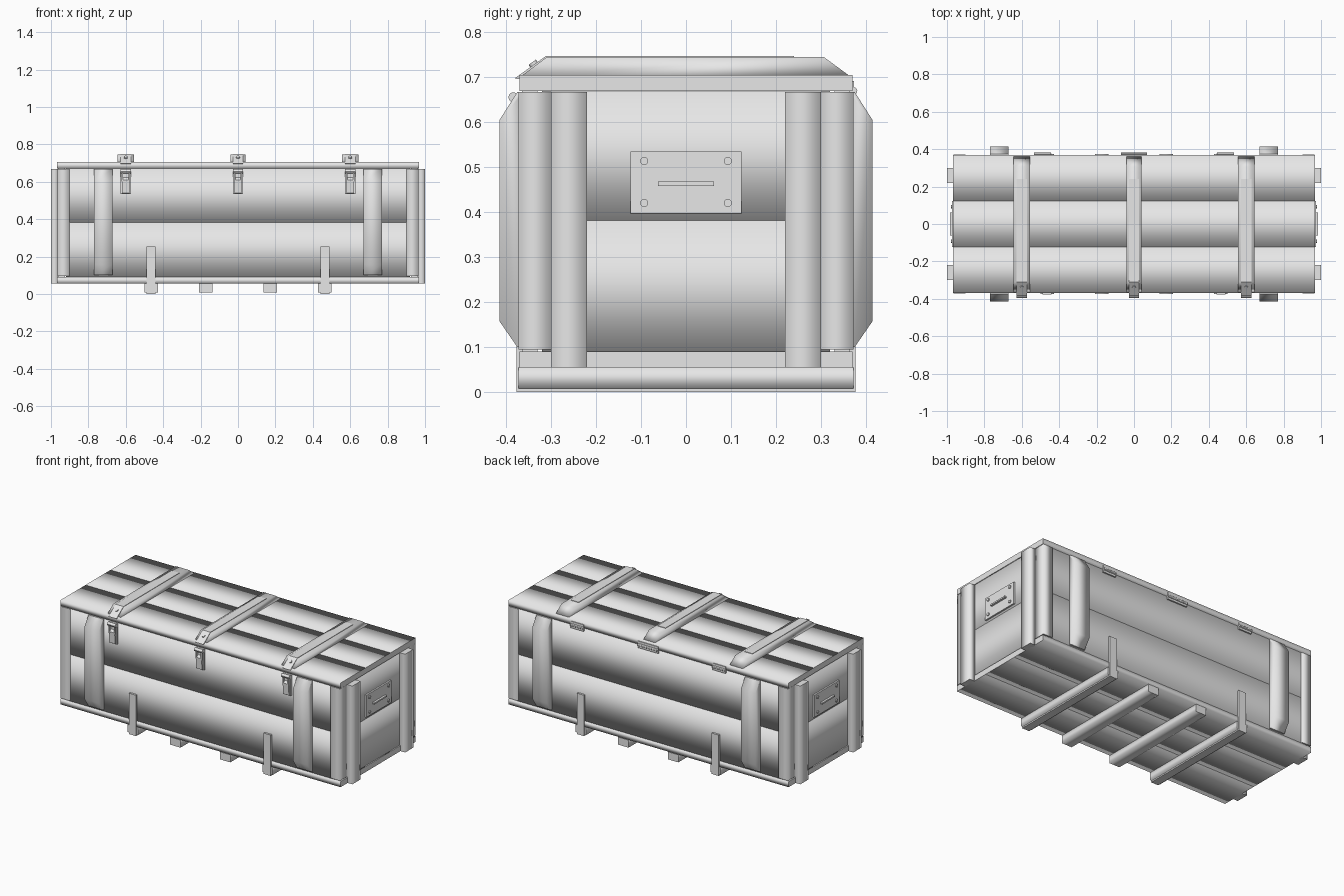
import bpy, bmesh, math
from mathutils import Vector

if "Cube" in bpy.data.objects:
    bpy.data.objects.remove(bpy.data.objects["Cube"])

grey = bpy.data.materials.new("plain grey")
grey.use_nodes = True
grey.diffuse_color = (0.8, 0.8, 0.8, 1)
grey.node_tree.nodes["Principled BSDF"].inputs["Base Color"].default_value = (0.8, 0.8, 0.8, 1)


def finish(name, bm, grain=None):
    """Soften the edges along the grain and keep the others crisp."""
    bmesh.ops.recalc_face_normals(bm, faces=bm.faces)
    for f in bm.faces:
        f.smooth = True
    for e in bm.edges:
        along = e.verts[1].co - e.verts[0].co
        e.smooth = grain is not None and abs(along[grain]) > 1e-4
    mesh = bpy.data.meshes.new(name)
    bm.to_mesh(mesh)
    bm.free()
    mesh.materials.append(grey)
    ob = bpy.data.objects.new(name, mesh)
    bpy.context.collection.objects.link(ob)
    return ob


def box(name, x, y, z, soft=True):
    lo, hi = Vector((x[0], y[0], z[0])), Vector((x[1], y[1], z[1]))
    size, mid = hi - lo, (lo + hi) / 2
    bm = bmesh.new()
    bmesh.ops.create_cube(bm, size=1)
    for v in bm.verts:
        v.co = Vector(a * b for a, b in zip(v.co, size)) + mid
    grain = max(range(3), key=lambda i: size[i])
    return finish(name, bm, grain if soft else None)


def prism(name, profile, x, grain=None):
    """Extrude a (y, z) profile between two x values."""
    bm = bmesh.new()
    face = bm.faces.new([bm.verts.new((x[0], y, z)) for y, z in profile])
    moved = bmesh.ops.extrude_face_region(bm, geom=[face])["geom"]
    verts = [g for g in moved if isinstance(g, bmesh.types.BMVert)]
    bmesh.ops.translate(bm, verts=verts, vec=(x[1] - x[0], 0, 0))
    return finish(name, bm, grain)


def round_bar(name, centre, radius, length, turn, sides=12):
    bpy.ops.mesh.primitive_cylinder_add(vertices=sides, radius=radius, depth=length,
                                        location=centre, rotation=turn)
    ob = bpy.context.object
    ob.name = name
    ob.data.materials.append(grey)
    bpy.ops.object.shade_smooth_by_angle()


def around(c, half):
    return (c - half, c + half)


def side(s, a, b):
    return tuple(sorted((s * a, s * b)))


# Lid and base, three planks each
for i, (a, b) in enumerate([(-0.37, -0.123), (-0.123, 0.123), (0.123, 0.37)]):
    box(f"lid_plank_{i}", (-0.967, 0.967), (a, b), (0.67, 0.705))
    box(f"base_plank_{i}", (-0.967, 0.967), (a, b), (0.055, 0.09))

# Walls of two planks each
for s, tag in ((-1, "a"), (1, "b")):
    for i, z in enumerate([(0.09, 0.382), (0.382, 0.67)]):
        box(f"long_wall_plank_{tag}{i}", (-0.92, 0.92), side(s, 0.33, 0.365), z)
        box(f"end_wall_plank_{tag}{i}", side(s, 0.925, 0.962), (-0.32, 0.32), z)

# Corner posts, end battens and chamfered wall battens
for sx in (-1, 1):
    for sy in (-1, 1):
        tag = f"{'right' if sx < 0 else 'left'}_{'front' if sy < 0 else 'back'}"
        box(f"corner_post_{tag}", side(sx, 0.9, 0.965), side(sy, 0.30, 0.372), (0.095, 0.668))
        box(f"end_batten_{tag}", side(sx, 0.96, 1.0), side(sy, 0.22, 0.30), (0.055, 0.668))
        outline = [(0.36, 0.1), (0.375, 0.1), (0.415, 0.158),
                   (0.415, 0.605), (0.375, 0.668), (0.36, 0.668)]
        prism(f"wall_batten_{tag}", [(sy * y, z) for y, z in outline],
              side(sx, 0.67, 0.77), grain=2)

# Skids, the outer two bound by metal straps
for x in (-0.465, -0.172, 0.172, 0.465):
    box("skid", around(x, 0.036), (-0.373, 0.373), (0.008, 0.055))
for x in (-0.465, 0.465):
    prism("binding_strap", [(-0.377, 0.255), (-0.377, 0), (0.377, 0), (0.377, 0.255),
                            (0.364, 0.255), (0.364, 0.009), (-0.364, 0.009), (-0.364, 0.255)],
          around(x, 0.025))

# Lid bars with a metal band, and latches at the front
for x in (-0.6, 0, 0.6):
    half = 0.045 if x else 0.04
    prism("lid_bar", [(-0.365, 0.704), (-0.31, 0.745), (0.307, 0.745), (0.363, 0.704)],
          around(x, half), grain=1)
    prism("lid_band", [(-0.381, 0.698), (-0.311, 0.748), (0.24, 0.748),
                       (0.24, 0.742), (-0.309, 0.742), (-0.373, 0.696)], around(x, 0.027))
    round_bar("band_rivet", (x, -0.338, 0.728), 0.01, 0.014, (math.radians(36), 0, 0))
    box("latch_plate", around(x, 0.027), (-0.376, -0.363), (0.535, 0.665), soft=False)
    prism("latch_lever", [(-0.374, 0.535), (-0.384, 0.54), (-0.388, 0.61), (-0.374, 0.625)],
          around(x, 0.02))
    for s in (-1, 1):
        box("latch_link", around(x + s * 0.018, 0.004), (-0.388, -0.374), (0.6, 0.66), soft=False)
    round_bar("latch_hook", (x, -0.384, 0.656), 0.011, 0.056, (0, math.pi / 2, 0))

# Hinges at the back
for x, half in ((-0.49, 0.045), (0, 0.07), (0.49, 0.045)):
    box("hinge_leaf", around(x, half), (0.362, 0.374), (0.65, 0.692), soft=False)
    round_bar("hinge_pin", (x, 0.373, 0.67), 0.008, 2 * half, (0, math.pi / 2, 0))

# Handle plates with rivets and a pull bar on both ends
for s in (-1, 1):
    box("handle_plate", side(s, 0.96, 0.972), (-0.123, 0.123), (0.397, 0.535), soft=False)
    box("handle_bar", side(s, 0.97, 0.985), (-0.062, 0.062), (0.459, 0.468), soft=False)
    for y in (-0.093, 0.093):
        for z in (0.421, 0.514):
            round_bar("handle_rivet", (s * 0.974, y, z), 0.009, 0.01, (0, math.pi / 2, 0))
